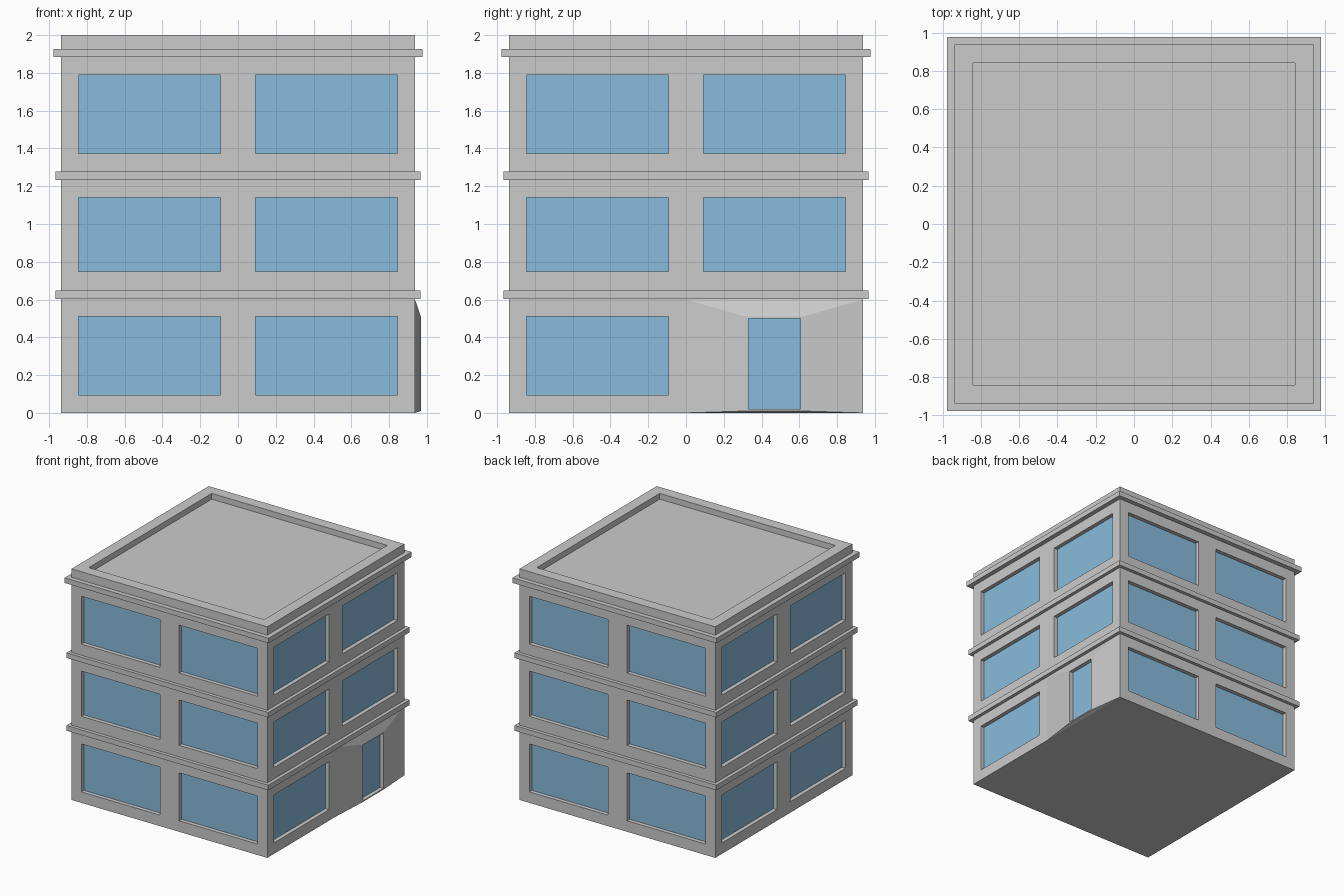
import bpy, bmesh
from math import pi
from mathutils import Matrix, Vector

if "Cube" in bpy.data.objects:
    bpy.data.objects.remove(bpy.data.objects["Cube"])

H = 0.937                       # half width of the walls
REVEAL = 0.035                  # window recess depth
U = [-H, -0.844, -0.093, 0.0, 0.093, 0.844, H]
Z = [0, 0.095, 0.51, 0.6, 0.748, 1.14, 1.374, 1.788, 2.0]
WIN_U = [(-0.844, -0.093), (0.093, 0.844)]
WIN_Z = [(0.095, 0.51), (0.748, 1.14), (1.374, 1.788)]

glass = bpy.data.materials.new("glass_blue")
glass.diffuse_color = (0.25, 0.5, 0.72, 1)
glass.use_nodes = True
glass.node_tree.nodes["Principled BSDF"].inputs["Base Color"].default_value = glass.diffuse_color


def finish(bm, name, mat=None):
    bmesh.ops.remove_doubles(bm, verts=bm.verts, dist=1e-5)
    me = bpy.data.meshes.new(name)
    bm.to_mesh(me)
    bm.free()
    ob = bpy.data.objects.new(name, me)
    bpy.context.collection.objects.link(ob)
    if mat:
        me.materials.append(mat)


def face(bm, pts):
    bm.faces.new([bm.verts.new(p) for p in pts])


def rect(side, u0, u1, z0, z1, d=0):
    """Rectangle on a wall: side 0 front, 1 right, 2 back, 3 left; d is outward."""
    rot = Matrix.Rotation(side * pi / 2, 3, 'Z')
    return [rot @ Vector((u, -H - d, z))
            for u, z in ((u0, z0), (u1, z0), (u1, z1), (u0, z1))]


def bridge(bm, a, b):
    n = len(a)
    for i in range(n):
        j = (i + 1) % n
        face(bm, (a[i], a[j], b[j], b[i]))


def square_sweep(bm, profile):
    """Sweep (half width, z) points around the square plan."""
    loops = [[(-r, -r, z), (r, -r, z), (r, r, z), (-r, r, z)] for r, z in profile]
    for a, b in zip(loops, loops[1:]):
        bridge(bm, a, b)
    return loops


def inside(v, ranges):
    return any(a < v < b for a, b in ranges)


walls, panes, porch, door = (bmesh.new() for _ in range(4))

# walls with recessed windows on all four sides
for side in range(4):
    for u0, u1 in zip(U, U[1:]):
        for z0, z1 in zip(Z, Z[1:]):
            uc, zc = (u0 + u1) / 2, (z0 + z1) / 2
            entrance = side == 1 and uc > 0 and zc < 0.6
            if not entrance and not (inside(uc, WIN_U) and inside(zc, WIN_Z)):
                face(walls, rect(side, u0, u1, z0, z1))
    for u in WIN_U:
        for z in WIN_Z:
            if side == 1 and u[0] > 0 and z[0] < 0.6:
                continue
            back = rect(side, *u, *z, -REVEAL)
            bridge(walls, rect(side, *u, *z), back)
            face(panes, back)

# underside
face(walls, [(-H, -H, 0), (-H, H, 0), (H, H, 0), (H, -H, 0)])
finish(walls, "walls")
finish(panes, "window_panes", glass)

# entrance bulge with recessed door
steps = [rect(1, 0, H, 0, 0.6),
         rect(1, 0.315, 0.62, 0.01, 0.51, 0.031),
         rect(1, 0.33, 0.605, 0.02, 0.5, 0.031),
         rect(1, 0.33, 0.605, 0.02, 0.5, -0.003)]
for a, b in zip(steps, steps[1:]):
    bridge(porch, a, b)
face(door, steps[-1])
finish(porch, "entrance_surround")
finish(door, "door_pane", glass)

# parapet and sunken roof
roof = bmesh.new()
loops = square_sweep(roof, [(H, 2.0), (0.84, 2.0), (0.84, 1.95)])
face(roof, loops[-1])
finish(roof, "roof")

# floor bands and cornice
for name, r, z0, z1 in (("lower_band", 0.966, 0.603, 0.648),
                        ("upper_band", 0.966, 1.233, 1.277),
                        ("cornice", 0.977, 1.883, 1.927)):
    bm = bmesh.new()
    square_sweep(bm, [(H, z0), (r, z0), (r, z1), (H, z1)])
    finish(bm, name)
